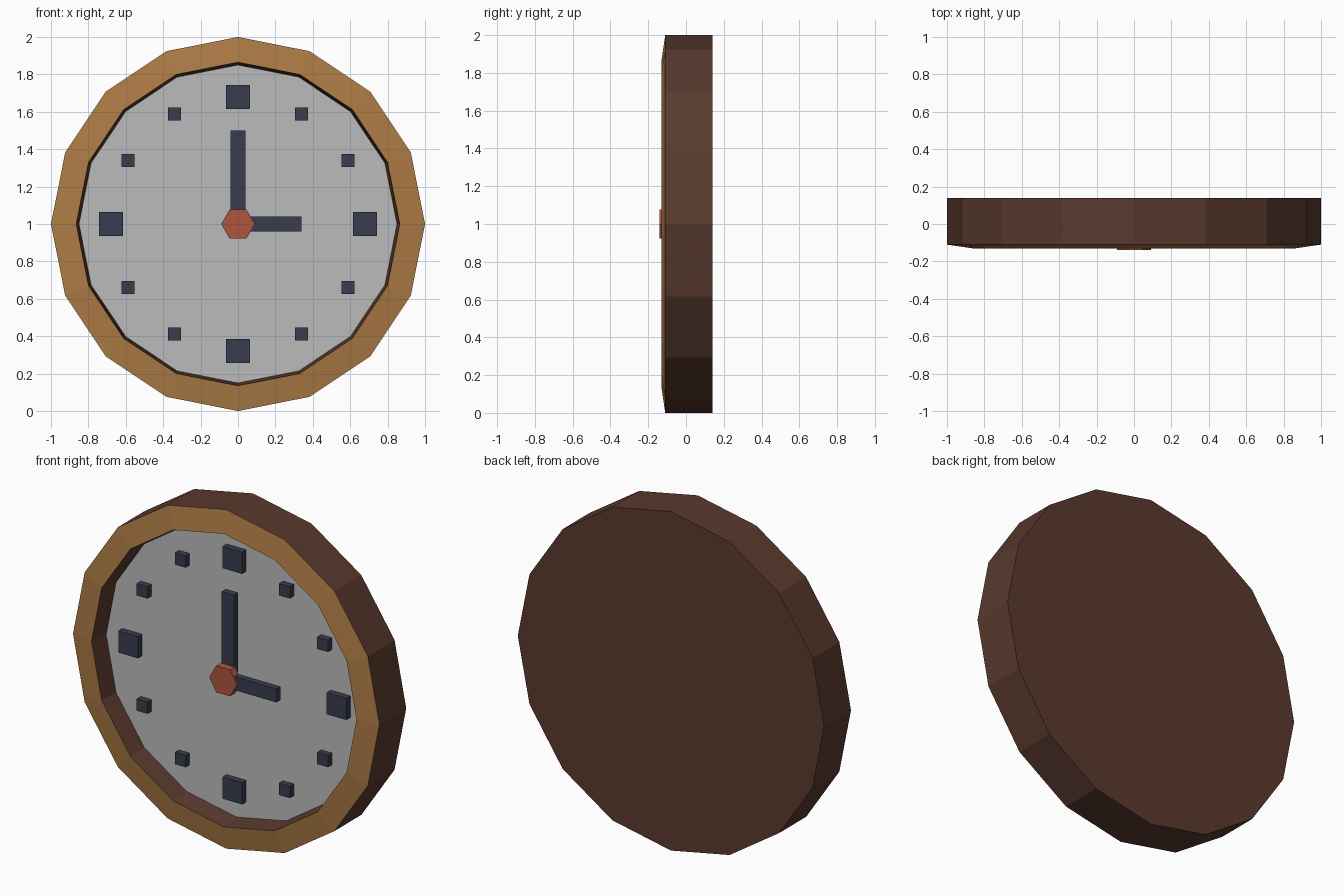
import bpy, bmesh
from math import cos, sin, pi

if "Cube" in bpy.data.objects:
    bpy.data.objects.remove(bpy.data.objects["Cube"])

CZ = 1.0      # height of the clock centre
SIDES = 16


def material(name, rgb):
    m = bpy.data.materials.new(name)
    m.diffuse_color = (*rgb, 1)
    m.use_nodes = True
    m.node_tree.nodes["Principled BSDF"].inputs["Base Color"].default_value = m.diffuse_color
    return m


WOOD = material("dark_wood", (0.10, 0.042, 0.027))
RIM = material("golden_wood", (0.42, 0.20, 0.06))
DIAL = material("dial_grey", (0.5, 0.5, 0.5))
NAVY = material("navy", (0.04, 0.045, 0.075))
RED = material("red", (0.42, 0.09, 0.05))


def finish(bm, name, mats):
    me = bpy.data.meshes.new(name)
    bm.to_mesh(me)
    bm.free()
    for m in mats:
        me.materials.append(m)
    ob = bpy.data.objects.new(name, me)
    bpy.context.collection.objects.link(ob)
    return ob


def lathe(name, profile, sides, mats, slots=None, cap_back=False, cap_front=False):
    """Rings of (radius, y) around the clock axis, ordered back to front."""
    bm = bmesh.new()
    rings = [[bm.verts.new((r * cos(2 * pi * i / sides), y, CZ + r * sin(2 * pi * i / sides)))
              for i in range(sides)] for r, y in profile]
    for k in range(len(rings) - 1):
        b, f = rings[k], rings[k + 1]
        for i in range(sides):
            j = (i + 1) % sides
            face = bm.faces.new((f[i], b[i], b[j], f[j]))
            face.material_index = slots[k] if slots else 0
    if cap_back:
        bm.faces.new(rings[0][::-1])
    if cap_front:
        bm.faces.new(rings[-1])
    return finish(bm, name, mats)


def box(name, x0, x1, y0, y1, z0, z1, mat):
    bm = bmesh.new()
    bmesh.ops.create_cube(bm, size=1)
    for v in bm.verts:
        v.co = ((x0 + x1) / 2 + v.co.x * (x1 - x0),
                (y0 + y1) / 2 + v.co.y * (y1 - y0),
                (z0 + z1) / 2 + v.co.z * (z1 - z0))
    return finish(bm, name, [mat])


# Case: back, outer wall, sloped front rim, inner wall down to the dial
FACE_Y = -0.015
lathe("case", [(1, 0.14), (1, -0.11), (0.865, -0.13), (0.85, FACE_Y)],
      SIDES, [WOOD, RIM], slots=[0, 1, 0], cap_back=True)

# Dial
lathe("dial", [(0.85, FACE_Y)], SIDES, [DIAL], cap_front=True)

# Hour markers, larger at the quarters
for h in range(12):
    a = h * pi / 6
    s = 0.064 if h % 3 == 0 else 0.035
    x, z = 0.68 * sin(a), CZ + 0.68 * cos(a)
    box(f"hour_marker_{h or 12}", x - s, x + s, -0.053, FACE_Y, z - s, z + s, NAVY)

# Hands
box("minute_hand", -0.04, 0.04, -0.095, -0.055, CZ, 1.5, NAVY)
box("hour_hand", 0, 0.34, -0.128, -0.09, CZ - 0.04, CZ + 0.04, NAVY)

# Six-sided hub
lathe("hub", [(0.09, -0.09), (0.09, -0.14)], 6, [RED], cap_back=True, cap_front=True)
